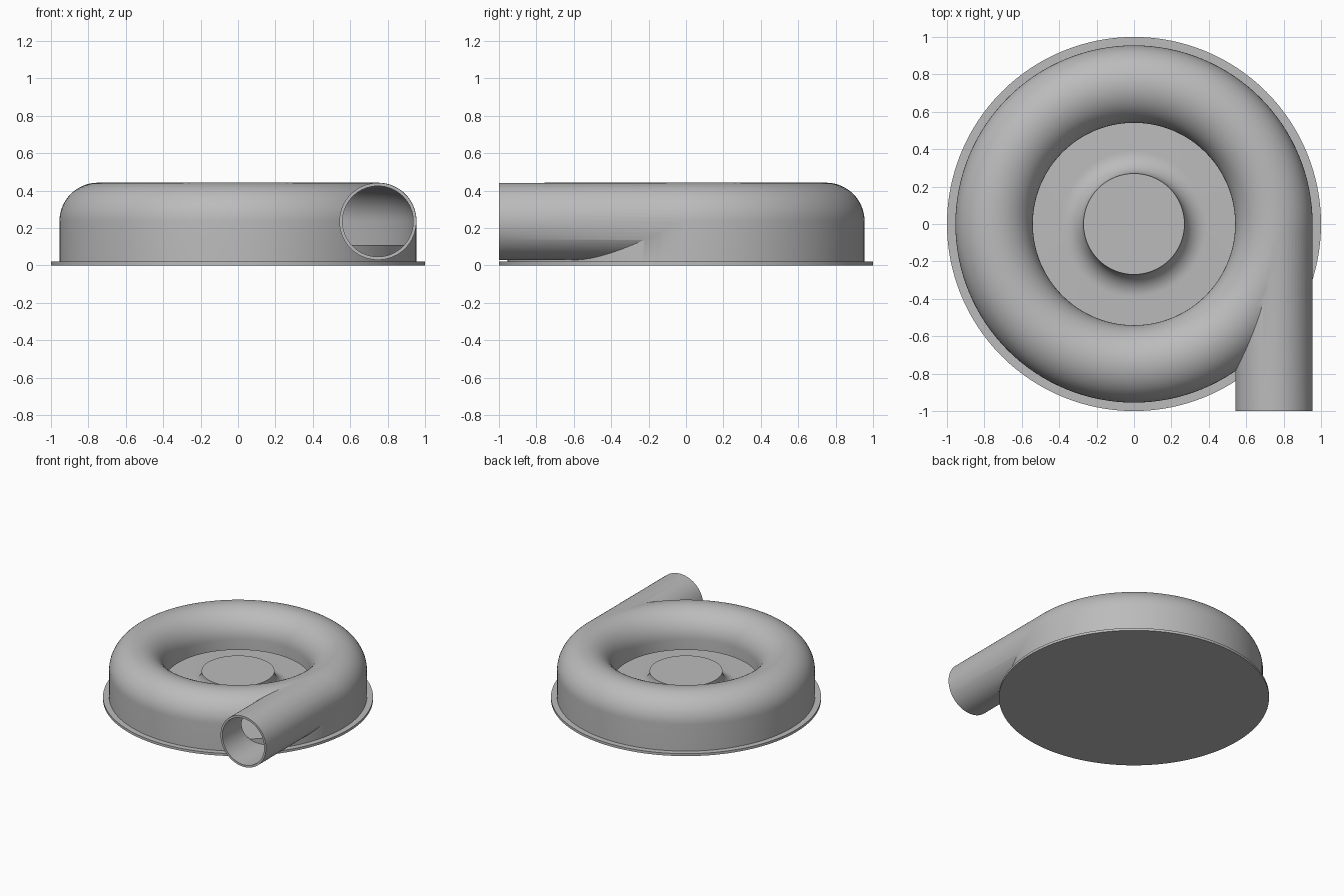
import bpy, bmesh
from math import sin, cos, pi
from mathutils import Matrix

cube = bpy.data.objects.get("Cube")
if cube:
    bpy.data.objects.remove(cube, do_unlink=True)

grey = bpy.data.materials.new("plain grey")
grey.use_nodes = True
colour = (0.5, 0.5, 0.5, 1)
grey.diffuse_color = colour
grey.node_tree.nodes["Principled BSDF"].inputs["Base Color"].default_value = colour

TUBE_X, TUBE_Z, TUBE_R, WALL = 0.748, 0.235, 0.207, 0.017
LIP_Z, FLOOR_Z, HUB_Z, HUB_R = 0.15, 0.11, 0.23, 0.27


def finish(bm, name):
    bmesh.ops.remove_doubles(bm, verts=bm.verts, dist=1e-5)
    bmesh.ops.recalc_face_normals(bm, faces=bm.faces)
    mesh = bpy.data.meshes.new(name)
    bm.to_mesh(mesh)
    bm.free()
    mesh.materials.append(grey)
    obj = bpy.data.objects.new(name, mesh)
    bpy.context.collection.objects.link(obj)
    return obj


def arc(cx, cz, r, a0, a1, n):
    return [(cx + r * cos(a0 + (a1 - a0) * i / n),
             cz + r * sin(a0 + (a1 - a0) * i / n)) for i in range(n + 1)]


def revolve(name, profile, closed=False, steps=128):
    bm = bmesh.new()
    vs = [bm.verts.new((r, 0, z)) for r, z in profile]
    pairs = list(zip(vs, vs[1:])) + ([(vs[-1], vs[0])] if closed else [])
    edges = [bm.edges.new(p) for p in pairs]
    bmesh.ops.spin(bm, geom=vs + edges, cent=(0, 0, 0), axis=(0, 0, 1),
                   angle=2 * pi, steps=steps, use_duplicate=False)
    return finish(bm, name)


def rod(name, r, y0, y1):
    bm = bmesh.new()
    place = Matrix.Translation((TUBE_X, (y0 + y1) / 2, TUBE_Z)) @ Matrix.Rotation(pi / 2, 4, 'X')
    bmesh.ops.create_cone(bm, cap_ends=True, segments=64, radius1=r, radius2=r,
                          depth=y1 - y0, matrix=place)
    return finish(bm, name)


def combine(target, tool, operation):
    mod = target.modifiers.new(operation, 'BOOLEAN')
    mod.object, mod.operation, mod.solver = tool, operation, 'EXACT'
    bpy.context.view_layer.objects.active = target
    bpy.ops.object.modifier_apply(modifier=mod.name)
    bpy.data.objects.remove(tool, do_unlink=True)


def smooth(obj):
    bpy.ops.object.select_all(action='DESELECT')
    obj.select_set(True)
    bpy.context.view_layer.objects.active = obj
    bpy.ops.object.shade_smooth_by_angle(angle=pi / 6)


# Base flange
flange = revolve("base_flange", [(0, 0), (1, 0), (1, 0.02), (0, 0.02)])

# Raised floor with a flared central hub
fillet = HUB_Z - FLOOR_Z
hub = revolve("hub_and_floor",
              [(0, 0.01), (0.94, 0.01), (0.94, FLOOR_Z)]
              + arc(HUB_R + fillet, HUB_Z, fillet, 1.5 * pi, pi, 12)
              + [(0, HUB_Z)])

# Ring housing with a rounded top, joined to a straight outlet duct
inner, outer = TUBE_X - TUBE_R, TUBE_X + TUBE_R
housing = revolve("ring_housing",
                  [(inner, 0.01), (outer, 0.01)]
                  + arc(TUBE_X, TUBE_Z, TUBE_R, 0, pi, 32), closed=True)
combine(housing, rod("outlet_duct", TUBE_R - 0.001, -1, -0.005), 'UNION')

# Hollow out the ring and open the throat below the inner lip
cavity = revolve("ring_cavity",
                 [(0.5, LIP_Z), (0.5, -0.05), (outer - WALL, -0.05)]
                 + arc(TUBE_X, TUBE_Z, TUBE_R - WALL, 0, pi, 32)
                 + [(inner + WALL, LIP_Z)], closed=True)
combine(housing, cavity, 'DIFFERENCE')
combine(housing, rod("duct_bore", TUBE_R - WALL - 0.001, -1.1, -0.01), 'DIFFERENCE')

for part in (flange, hub, housing):
    smooth(part)
